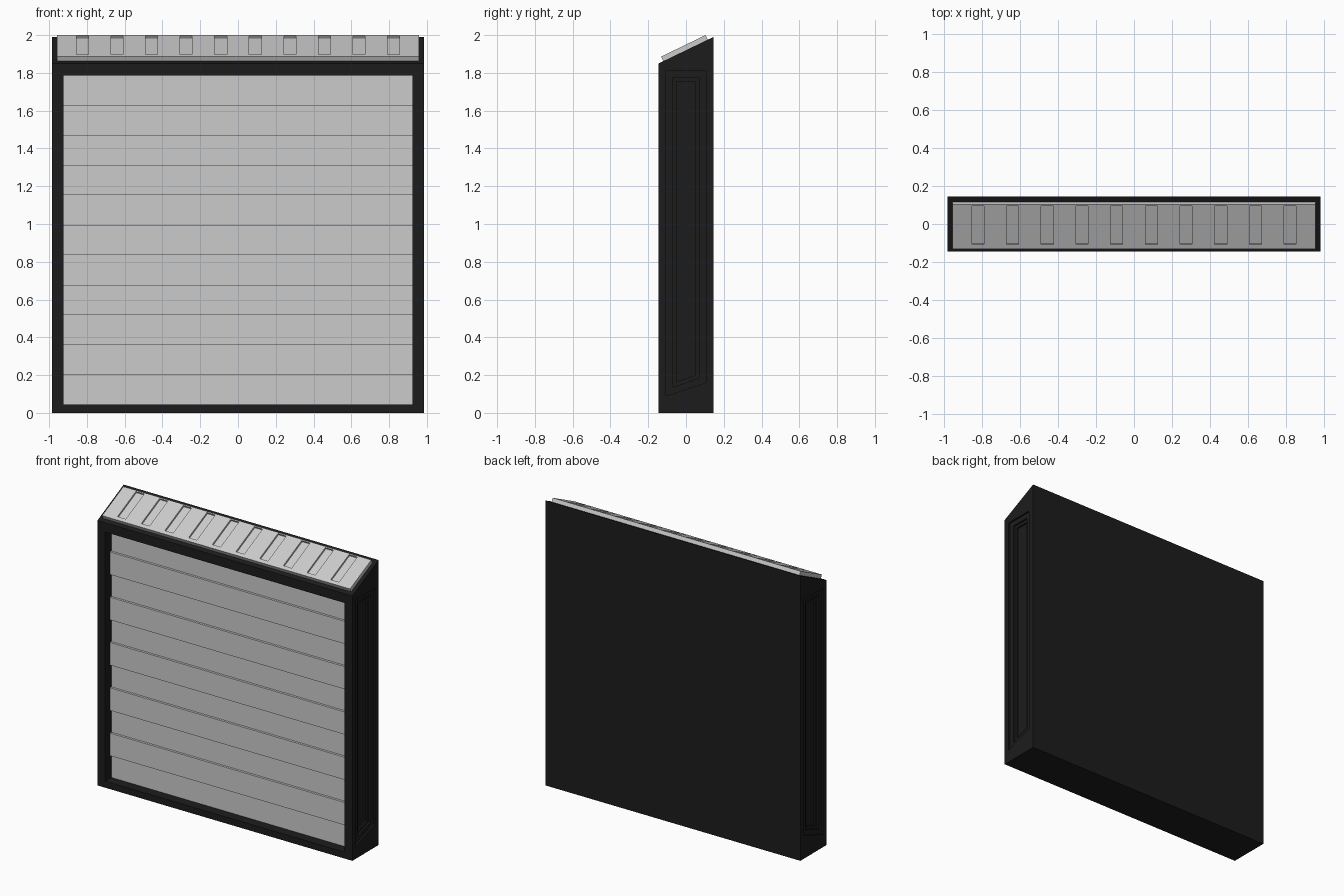
import bpy, bmesh, math
from mathutils import Vector

if "Cube" in bpy.data.objects:
    bpy.data.objects.remove(bpy.data.objects["Cube"])

dark = bpy.data.materials.new("dark_frame")
dark.diffuse_color = (0.012, 0.012, 0.012, 1)
dark.use_nodes = True
dark.node_tree.nodes["Principled BSDF"].inputs["Base Color"].default_value = dark.diffuse_color


def prism(name, profile, x0, x1, mat=None):
    """Extrude a (y, z) profile along x."""
    bm = bmesh.new()
    face = bm.faces.new([bm.verts.new((x0, y, z)) for y, z in profile])
    ext = bmesh.ops.extrude_face_region(bm, geom=[face])
    verts = [v for v in ext["geom"] if isinstance(v, bmesh.types.BMVert)]
    bmesh.ops.translate(bm, verts=verts, vec=(x1 - x0, 0, 0))
    bmesh.ops.recalc_face_normals(bm, faces=bm.faces)
    mesh = bpy.data.meshes.new(name)
    bm.to_mesh(mesh)
    bm.free()
    ob = bpy.data.objects.new(name, mesh)
    bpy.context.collection.objects.link(ob)
    if mat:
        mesh.materials.append(mat)
    return ob


def rect(y0, y1, z0, z1):
    return [(y0, z0), (y1, z0), (y1, z1), (y0, z1)]


def cut(ob, cutter):
    """Apply a boolean difference and discard the cutter."""
    cutter.hide_render = True
    mod = ob.modifiers.new("cut", 'BOOLEAN')
    mod.operation, mod.solver, mod.object = 'DIFFERENCE', 'EXACT', cutter
    bpy.context.view_layer.objects.active = ob
    bpy.ops.object.modifier_apply(modifier=mod.name)
    bpy.data.objects.remove(cutter)


# Cabinet body with sloping top
W, D, ZF, ZB = 0.985, 0.145, 1.85, 1.99
body = prism("body", [(-D, 0), (D, 0), (D, ZB), (-D, ZF)], -W, W, dark)

# Front opening
cut(body, prism("opening_cutter", rect(-0.3, -0.07, 0.045, 1.785), -0.925, 0.925))

# Stepped side recesses, slanted at the bottom
for half, low, high, top, depth in [(0.105, 0.09, 0.16, 1.81, 0.012),
                                    (0.07, 0.135, 0.185, 1.775, 0.024),
                                    (0.05, 0.165, 0.20, 1.755, 0.036)]:
    profile = [(-half, low), (half, high), (half, top), (-half, top)]
    for s in (-1, 1):
        cut(body, prism("side_cutter", profile, s * (W - depth), s * (W + 0.1)))

# Corrugated shutter: every second slat stands proud
N, Z0, Z1 = 11, 0.045, 1.785
h = (Z1 - Z0) / N
outline = [(-0.06, Z0)]
for i in range(N):
    y = -0.092 if i % 2 else -0.076
    outline += [(y, Z0 + i * h), (y, Z0 + (i + 1) * h)]
outline.append((-0.06, Z1))
prism("shutter", outline, -0.925, 0.925)

# Sloping roof panel lying on the body
ang = math.atan2(ZB - ZF, 2 * D)
along = Vector((math.cos(ang), math.sin(ang)))
up = Vector((-along.y, along.x))
origin = Vector((-0.12, ZF + 0.025 * math.tan(ang)))


def sloped(u0, u1, v0, v1):
    return [tuple(origin + along * u + up * v)
            for u, v in [(u0, v0), (u1, v0), (u1, v1), (u0, v1)]]


T = 0.027
roof = prism("roof_panel", sloped(0, 0.261, -0.001, T), -0.958, 0.958)

# Row of shallow vent slots
for i in range(10):
    x = (i - 4.5) * 0.183
    cut(roof, prism("slot_cutter", sloped(0.027, 0.252, T - 0.012, T + 0.05),
                    x - 0.032, x + 0.032))
